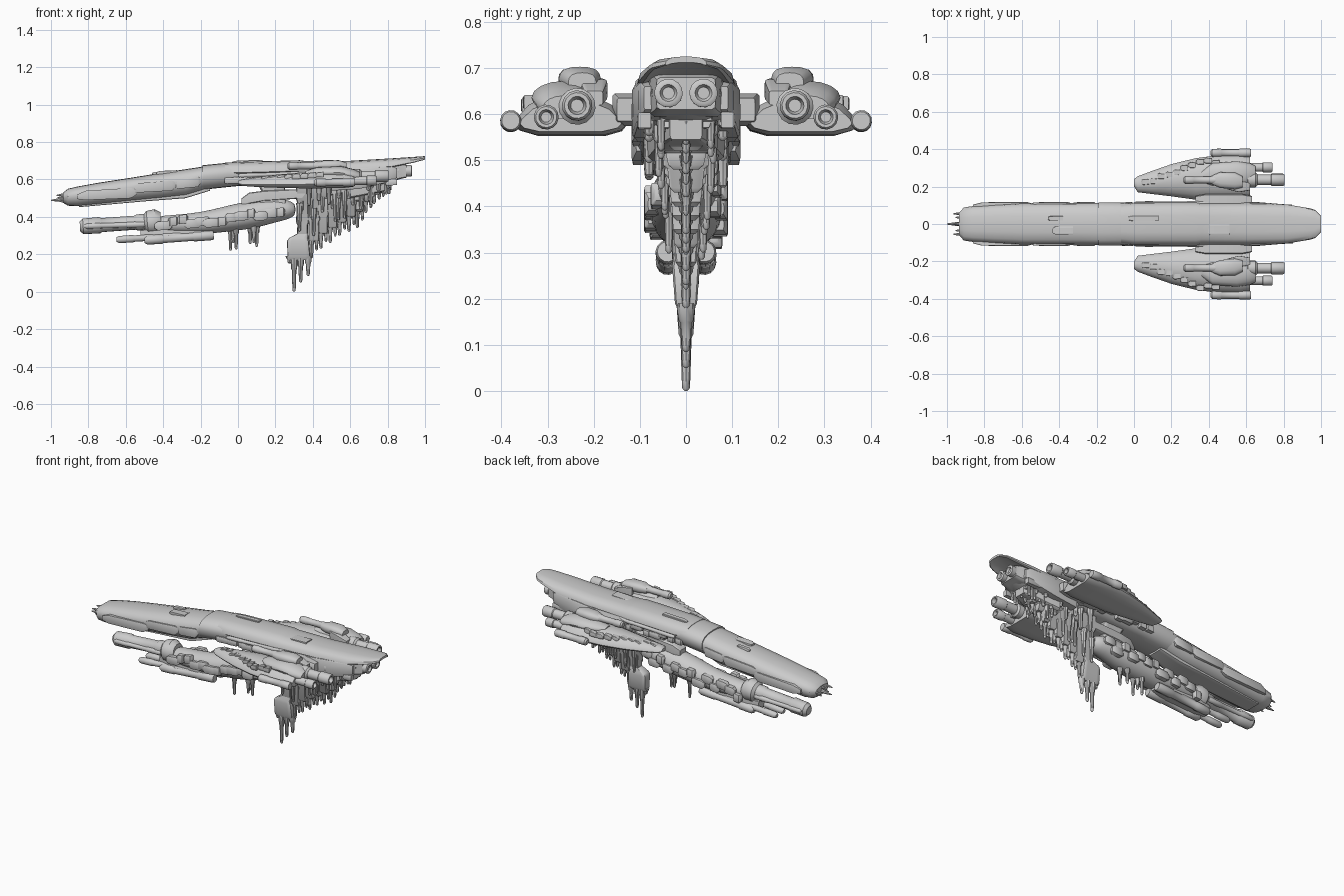
import bpy, bmesh, math, random
from mathutils import Vector

random.seed(4)
HULL = [(0, 1), (.4, .98), (.75, .9), (.95, .74), (1, .55), (.95, .35), (.8, .13), (.5, .02), (0, 0)]
ROUND = [(math.sin(a * math.pi / 8), .5 + .5 * math.cos(a * math.pi / 8)) for a in range(9)]
SHELL = [(0, 1), (.4, .97), (.75, .84), (.95, .5), (1, .1), (.92, 0), (.7, .2), (.4, .3), (0, .3)]
WING = [(0, 1), (.4, .95), (.75, .72), (.96, .4), (1, .25), (.92, .12), (.6, .0), (.3, 0), (0, 0)]
BOX = [(0, 1), (.6, 1), (.85, 1), (.97, .93), (1, .5), (.97, .07), (.85, 0), (.6, 0), (0, 0)]


def finish(name, bm, sub=0, angle=38):
    bmesh.ops.recalc_face_normals(bm, faces=bm.faces)
    me = bpy.data.meshes.new(name)
    bm.to_mesh(me)
    bm.free()
    for p in me.polygons:
        p.use_smooth = True
    me.set_sharp_from_angle(angle=math.radians(angle))
    ob = bpy.data.objects.new(name, me)
    bpy.context.collection.objects.link(ob)
    if sub:
        ob.modifiers.new("round", 'SUBSURF').levels = sub
        ob.modifiers["round"].render_levels = sub
    return ob


def skin(name, rings, sub=0, angle=38):
    bm = bmesh.new()
    vs = [[bm.verts.new(p) for p in r] for r in rings]
    n = len(vs[0])
    for a, b in zip(vs, vs[1:]):
        for i in range(n):
            bm.faces.new((a[i], a[(i + 1) % n], b[(i + 1) % n], b[i]))
    bm.faces.new(vs[0])
    bm.faces.new(vs[-1])
    return finish(name, bm, sub, angle)


# Loft along x; a station is (x, centre y, half width, z bottom, z top)
def loft(name, stations, prof, sub=0, angle=38):
    full = prof + [(-u, v) for u, v in prof[-2:0:-1]]
    return skin(name, [[(x, cy + u * hw, zb + v * (zt - zb)) for u, v in full]
                       for x, cy, hw, zb, zt in stations], sub, angle)


# Vertical column; a station is (z, x, half x, y, half y)
def column(name, stations, sub=0):
    full = BOX + [(-u, v) for u, v in BOX[-2:0:-1]]
    return skin(name, [[(x + u * hx, y + (2 * v - 1) * hy, z) for u, v in full]
                       for z, x, hx, y, hy in stations], sub)


# Tube through (position, radius) rings
def tube(name, axis, rings, n=14):
    axis = Vector(axis).normalized()
    a = axis.orthogonal().normalized()
    b = axis.cross(a)
    return skin(name, [[Vector(p) + (a * math.cos(t) + b * math.sin(t)) * r
                for t in [2 * math.pi * i / n for i in range(n)]] for p, r in rings])


def barrel(name, x0, x1, y, z0, z1, r, bore=False):
    f = lambda t: (x0 + (x1 - x0) * t, y, z0 + (z1 - z0) * t)
    rings = [(f(0), r * .6), (f(.04), r * .95), (f(.25), r), (f(.27), r * .86),
             (f(.7), r * .86), (f(.72), r), (f(.97), r), (f(1), r * .85)]
    if bore:
        rings += [(f(1), r * .6), (f(.9), r * .42)]
    return tube(name, (x1 - x0, 0, z1 - z0), rings)


def spike(name, x, y, zt, zb, r):
    h = zt - zb
    return tube(name, (0, 0, 1), [((x, y, zt), r * 1.3), ((x, y, zt - h * .35), r), ((x, y, zt - h * .4), r * .75),
                ((x, y, zb + h * .15), r * .6), ((x, y, zb + .005), r * .5), ((x, y, zb), r * .2)], 8)


# Long forward hull
loft("forward_hull", [(-.935, 0, .06, .475, .53), (-.91, 0, .088, .46, .55), (-.86, 0, .096, .457, .562),
     (-.75, 0, .103, .468, .582), (-.6, 0, .11, .483, .605), (-.4, 0, .111, .50, .637), (-.28, 0, .112, .512, .655),
     (-.2, 0, .112, .54, .667), (-.17, 0, .112, .55, .673)], HULL)
loft("middle_hull", [(-.19, 0, .116, .545, .676), (-.05, 0, .114, .56, .69), (0, 0, .106, .565, .685),
     (.3, 0, .10, .57, .68), (.6, 0, .105, .55, .68), (.75, 0, .10, .565, .685), (.86, 0, .075, .60, .685)], HULL)
loft("rear_shell", [(-.07, 0, .105, .635, .69), (0, 0, .114, .63, .694), (.33, 0, .115, .64, .703),
     (.36, 0, .109, .64, .699), (.6, 0, .109, .65, .70), (.82, 0, .104, .665, .713),
     (.94, 0, .084, .69, .721), (.97, 0, .075, .698, .723), (1, 0, .045, .706, .725)], SHELL)
loft("keel_spine", [(-.85, 0, .05, .452, .48), (-.5, 0, .06, .483, .52), (-.28, 0, .065, .50, .54),
     (-.15, 0, .05, .54, .57)], BOX)

# Bow prongs
for y, x, z in ((0, -1, .488), (.035, -.955, .482), (-.035, -.955, .482), (.055, -.965, .503), (-.055, -.965, .503), (0, -.97, .515)):
    tube("bow_prong", (1, 0, .1), [((x, y, z), .003), ((x + .04, y, z + .003), .009), ((-.89, y, z + .012), .016)], 8)

# Armour plates and hull side machinery
for x, y, l, w in ((-.38, -.035, .055, .022), (-.42, .03, .04, .012), (.05, .03, .08, .015), (.45, -.03, .06, .03)):
    z = .642 + .132 * (x + .4) if x < 0 else .70
    loft("deck_plate", [(x - l, y, w * .6, z - .02, z - .005), (x - l * .7, y, w, z - .02, z + .001),
         (x + l, y, w, z - .02, z + .005)], BOX)
for s in (1, -1):
    for x, l, z in ((-.7, .16, .52), (-.45, .12, .56), (-.27, .07, .58)):
        loft("side_armour", [(x - l, s * .096, .008, z - .025, z + .0), (x - l * .7, s * .104, .012, z - .03, z + .02),
             (x + l * .8, s * .106, .012, z - .02, z + .035), (x + l, s * .102, .006, z, z + .025)], BOX)
    for i in range(16):
        x = -.02 + i * .055 + random.uniform(-.015, .015)
        l, z = random.uniform(.02, .05), random.uniform(.585, .62)
        yy = .102 if x < .65 else .09
        loft("side_machinery", [(x - l, s * yy, .01, z - .014, z + .012), (x - l * .7, s * yy, .016, z - .018, z + .016),
             (x + l, s * yy, .014, z - .015, z + .018)], BOX)
    barrel("side_pipe", 0, .4, s * .11, .62, .635, .012)

# Stern engine block
loft("engine_block", [(.72, 0, .085, .585, .69), (.84, 0, .08, .595, .69), (.87, 0, .07, .603, .685), (.9, 0, .065, .61, .68)], BOX)
loft("engine_chin", [(.6, 0, .085, .5, .6), (.75, 0, .06, .53, .61), (.82, 0, .035, .545, .6)], BOX)
for s in (1, -1):
    barrel("main_nozzle", .82, .93, s * .038, .645, .646, .031, True)
    loft("engine_cheek", [(.5, s * .07, .04, .54, .64), (.65, s * .082, .036, .55, .66), (.82, s * .078, .026, .59, .67),
         (.85, s * .076, .015, .61, .66)], BOX)

# Stepped ventral fin, thinning downward
steps = [(.345, .035, .25, .03), (.405, .035, .27, .033), (.455, .03, .31, .036), (.505, .03, .34, .04), (.555, .03, .37, .042),
         (.605, .03, .40, .046), (.65, .026, .43, .05), (.695, .026, .48, .055), (.74, .026, .52, .05), (.79, .026, .555, .05)]
for i, (x, hx, zb, hy) in enumerate(steps):
    zt, h = .6, .6 - zb
    column("fin_step", [(zt, x, hx, 0, hy + .025), (zt - h * .3, x, hx, 0, hy + .018), (zt - h * .35, x, hx * .85, 0, hy + .005),
           (zt - h * .65, x, hx, 0, hy), (zt - h * .7, x, hx * .8, 0, hy * .8),
           (zb + .01, x, hx * .85, 0, hy * .7), (zb, x, hx * .6, 0, hy * .5)])
    if i > 0:
        drop = (.09, .08, .08, .07, .08, .09, .06, .05, .04)[i - 1]
        spike("fin_spike", x - .012, 0, zb + .03, zb - drop, .015)
        spike("fin_spike", x + .015, 0, zb + .03, zb - drop * .55, .013)
    for s in (1, -1):
        for k in range(2):
            z = zb + h * random.uniform(.25, .7)
            spike("fin_rib", x + random.uniform(-.02, .02), s * (hy + .004), z + .09, z - .06, .014)
column("fin_foot", [(.31, .345, .03, 0, .022), (.285, .32, .05, 0, .028), (.27, .32, .058, 0, .03),
       (.19, .325, .06, 0, .024), (.17, .325, .05, 0, .014)])
for x, z in ((.30, 0), (.335, .05), (.375, .085), (.275, .15)):
    spike("foot_spike", x, 0, .19, z, .016)
for s in (1, -1):
    for i in range(9):
        x = .38 + i * .053
        spike("hanging_rib", x, s * (.08 - .02 * (i % 2)), .61, .46 + .012 * i + random.uniform(-.03, .02), .018)

# Lower gun pod slung beneath the hull
barrel("pod_barrel", -.845, -.42, 0, .348, .378, .044, True)
tube("pod_collar", (1, 0, .1), [((-.5, 0, .37), .045), ((-.485, 0, .37), .062), ((-.44, 0, .375), .067), ((-.41, 0, .375), .05)])
loft("pod_body", [(-.46, 0, .05, .315, .405), (-.35, 0, .065, .31, .41), (-.2, 0, .07, .305, .425), (-.1, 0, .08, .315, .45),
     (0, 0, .082, .325, .475), (.1, 0, .082, .34, .49), (.2, 0, .07, .37, .505), (.27, 0, .06, .385, .49),
     (.31, 0, .035, .41, .47)], ROUND, 1)
loft("pod_upper_link", [(.02, 0, .03, .46, .5), (.06, 0, .045, .47, .53), (.14, 0, .05, .485, .54), (.36, 0, .05, .5, .55),
     (.45, 0, .05, .5, .57)], BOX)
column("pod_strut", [(.6, .17, .08, 0, .05), (.53, .19, .06, 0, .04), (.45, .18, .08, 0, .05)])
loft("lower_cradle", [(-.52, 0, .03, .28, .33), (-.45, 0, .045, .27, .34), (-.2, 0, .05, .285, .35), (-.14, 0, .035, .3, .35)], BOX)
for s in (1, -1):
    barrel("lower_gun", -.65, -.3, s * .035, .278, .30, .02, True)
    barrel("lower_gun_tail", -.5, -.13, s * .04, .275, .302, .026)
    barrel("pod_side_pipe", -.82, -.5, s * .035, .35, .36, .016)
    for i in range(13):
        x = -.4 + i * .052
        z = .35 + .11 * (x + .4) + random.uniform(-.02, .03)
        l = random.uniform(.025, .05)
        yy = .062 + .012 * (x > -.15) - .014 * (x > .17)
        loft("pod_machinery", [(x - l, s * yy, .008, z - .012, z + .01), (x - l * .6, s * yy, .017, z - .024, z + .024),
             (x + l * .7, s * yy, .016, z - .02, z + .028), (x + l, s * yy, .008, z - .01, z + .014)], BOX)
for x, y, z in ((-.04, .02, .22), (-.01, -.02, .225), (.065, .02, .255), (.1, 0, .24), (-.025, 0, .26), (.085, -.02, .26)):
    spike("pod_aerial", x, y, .36, z, .014)

# Side wings with engines, mirrored
for s in (1, -1):
    loft("wing", [(x, s * (a + b) / 2, (b - a) / 2, zb, zt) for x, a, b, zb, zt in (
        (0, .2, .24, .575, .592), (.02, .17, .255, .566, .60), (.1, .16, .285, .56, .612), (.2, .148, .32, .556, .625),
        (.33, .13, .352, .553, .637), (.45, .13, .368, .553, .645), (.57, .13, .372, .555, .645), (.62, .14, .36, .562, .63))], WING)
    loft("wing_root", [(.33, s * .125, .025, .59, .63), (.38, s * .125, .035, .575, .645), (.58, s * .125, .035, .575, .645),
         (.63, s * .125, .025, .585, .635)], BOX)
    barrel("wing_tip_pod", .41, .625, s * .38, .583, .586, .023)
    loft("engine_fairing", [(.36, s * .25, .03, .61, .645), (.42, s * .265, .06, .61, .665), (.55, s * .265, .07, .6, .672),
         (.62, s * .265, .06, .59, .655), (.65, s * .265, .045, .59, .64)], ROUND)
    loft("turret", [(.42, s * .235, .025, .65, .69), (.46, s * .235, .042, .645, .702), (.54, s * .23, .045, .645, .703),
         (.58, s * .225, .03, .645, .69)], HULL)
    barrel("turret_gun", .265, .47, s * .235, .672, .674, .022)
    loft("turret_arm", [(.5, s * .215, .03, .63, .68), (.56, s * .2, .03, .63, .675), (.62, s * .2, .02, .62, .65)], BOX)
    barrel("inner_engine", .56, .805, s * .236, .617, .619, .033, True)
    barrel("outer_engine", .56, .74, s * .303, .593, .594, .027, True)
    tube("engine_ring", (1, 0, 0), [((.6, s * .236, .617), .03), ((.61, s * .236, .617), .04), ((.65, s * .236, .617), .04),
         ((.66, s * .236, .617), .03)])
    for i in range(10):
        x = .06 + i * .042
        y = .26 + .115 * min(1, i / 7) - .03 - random.uniform(0, .02)
        z = .595 + .003 * i
        loft("wing_edge_block", [(x - .022, s * y, .008, z - .01, z + .006), (x - .01, s * y, .016, z - .01, z + .017),
             (x + .02, s * y, .014, z - .01, z + .02)], BOX)
